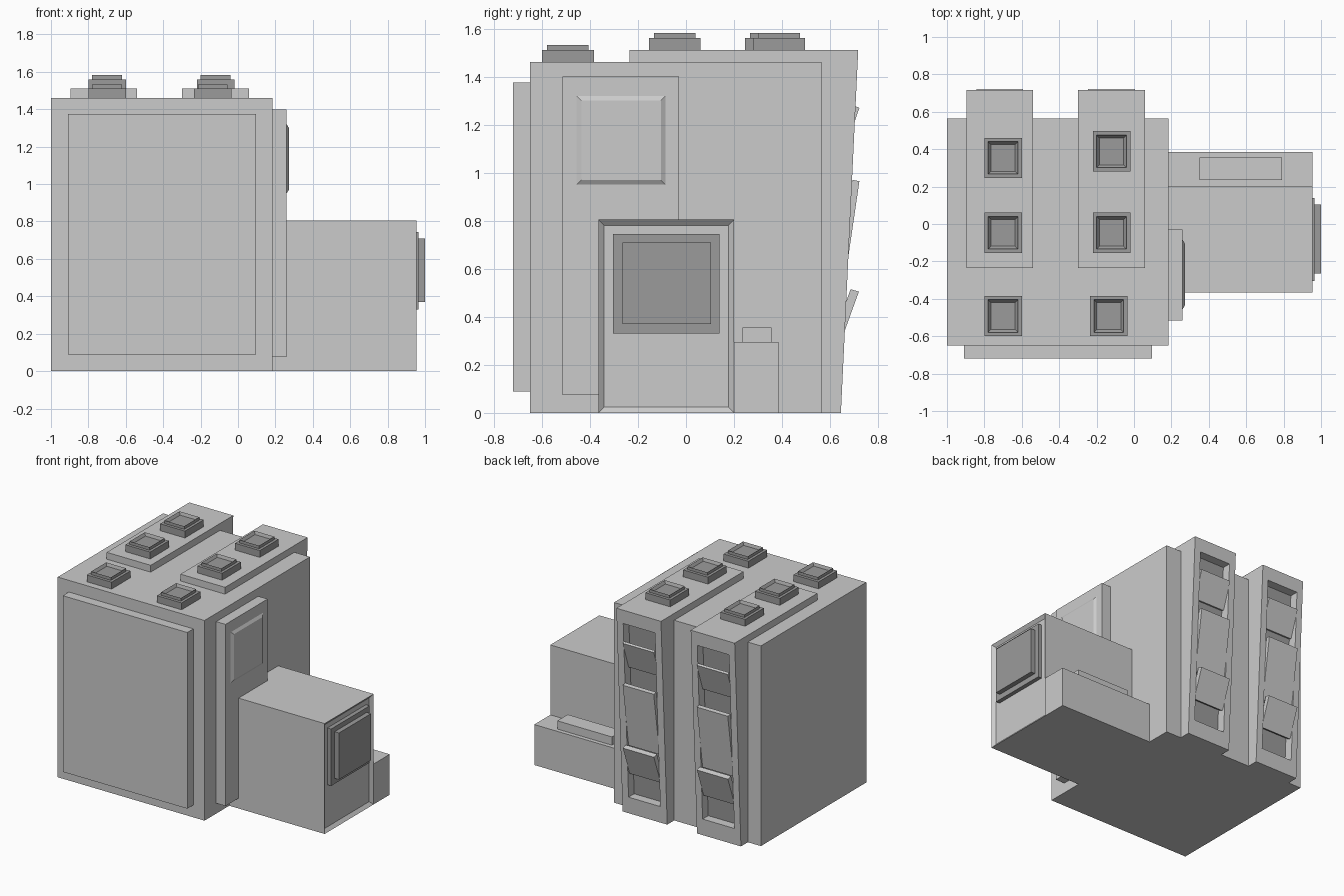
import bpy, bmesh

if "Cube" in bpy.data.objects:
    bpy.data.objects.remove(bpy.data.objects["Cube"])

dark = bpy.data.materials.new("dark_grey")
dark.diffuse_color = (0.33, 0.33, 0.33, 1)
dark.use_nodes = True
dark.node_tree.nodes["Principled BSDF"].inputs["Base Color"].default_value = dark.diffuse_color


def finish(name, bm, mat=None):
    bmesh.ops.recalc_face_normals(bm, faces=bm.faces[:])
    me = bpy.data.meshes.new(name)
    bm.to_mesh(me)
    bm.free()
    ob = bpy.data.objects.new(name, me)
    bpy.context.collection.objects.link(ob)
    if mat:
        me.materials.append(mat)
    return ob


def prism(name, x0, x1, profile, mat=None):
    """Extrude a (y, z) profile from x0 to x1."""
    bm = bmesh.new()
    f = bm.faces.new([bm.verts.new((x0, y, z)) for y, z in profile])
    ext = bmesh.ops.extrude_face_region(bm, geom=[f])["geom"]
    moved = [v for v in ext if isinstance(v, bmesh.types.BMVert)]
    bmesh.ops.translate(bm, verts=moved, vec=(x1 - x0, 0, 0))
    return finish(name, bm, mat)


def box(name, x0, x1, y0, y1, z0, z1, mat=None):
    return prism(name, x0, x1, [(y0, z0), (y1, z0), (y1, z1), (y0, z1)], mat)


def inset(ob, axis, width, depth):
    """Inset the most positive face on an axis, then move it by depth along it."""
    bm = bmesh.new()
    bm.from_mesh(ob.data)
    bm.normal_update()
    face = max(bm.faces, key=lambda f: f.calc_center_median()[axis])
    bmesh.ops.inset_region(bm, faces=[face], thickness=width)
    for v in face.verts:
        v.co[axis] += depth
    bm.to_mesh(ob.data)
    bm.free()


def cut(ob, cutter):
    mod = ob.modifiers.new("recess", 'BOOLEAN')
    mod.operation, mod.solver, mod.object = 'DIFFERENCE', 'EXACT', cutter
    cutter.hide_render = True
    cutter.hide_set(True)


# Main block and its raised panels
box("main_block", -1, 0.185, -0.65, 0.565, 0, 1.46)
box("front_panel", -0.91, 0.095, -0.72, -0.65, 0.09, 1.375)
box("side_panel", 0.185, 0.26, -0.515, -0.03, 0.075, 1.40)
boss = box("side_panel_boss", 0.25, 0.26, -0.455, -0.085, 0.95, 1.32)
inset(boss, 0, 0.027, 0.012)

# Side annex with recessed end, window and low step
annex = box("annex", 0.185, 0.955, -0.365, 0.20, 0, 0.805)
inset(annex, 0, 0.034, -0.02)
box("window_frame", 0.935, 0.965, -0.305, 0.14, 0.33, 0.745, dark)
box("window_pane", 0.965, 1.0, -0.265, 0.105, 0.37, 0.71, dark)
box("low_step", 0.185, 0.955, 0.20, 0.385, 0, 0.295)
box("step_cap", 0.35, 0.79, 0.235, 0.355, 0.295, 0.355)


def back(z, d=0):
    """Point on the slanted back face, d inwards."""
    return (0.645 + 0.0477 * z - d, z)


# Rear columns with sloped backs, recesses and open flaps
flaps = [
    [(0.642, 0.29), (0.72, 0.505), (0.685, 0.515), (0.612, 0.305)],
    [(0.654, 0.50), (0.722, 0.965), (0.693, 0.97), (0.625, 0.505)],
    [(0.653, 1.07), (0.722, 1.27), (0.705, 1.277), (0.635, 1.075)],
]
for side, x0, x1 in (("left", -0.895, -0.54), ("right", -0.30, 0.06)):
    c = (x0 + x1) / 2
    col = prism(side + "_column", x0, x1, [
        (0.50, 0), back(0), back(1.51), (-0.235, 1.51), (-0.235, 1.46), (0.50, 1.46)])
    cut(col, prism(side + "_recess_cutter", c - 0.128, c + 0.128, [
        back(0.12, 0.07), back(0.12, -0.05), back(1.41, -0.05), back(1.41, 0.07)]))
    prism(side + "_recess_back", c - 0.128, c + 0.128, [
        back(0.12, 0.075), back(0.12, 0.065), back(1.41, 0.065), back(1.41, 0.075)], dark)
    for i, p in enumerate(flaps):
        prism(f"{side}_flap_{i + 1}", c - 0.125, c + 0.125, p)

# Six stepped roof vents
for i, (x, y, z) in enumerate([
        (-0.70, 0.353, 1.51), (-0.70, -0.047, 1.51), (-0.70, -0.492, 1.46),
        (-0.12, 0.388, 1.51), (-0.12, -0.047, 1.51), (-0.135, -0.492, 1.46)]):
    box(f"vent_base_{i + 1}", x - 0.10, x + 0.10, y - 0.108, y + 0.108, z, z + 0.05, dark)
    top = box(f"vent_top_{i + 1}", x - 0.08, x + 0.08, y - 0.087, y + 0.087,
              z + 0.05, z + 0.072, dark)
    inset(top, 2, 0.022, -0.018)
